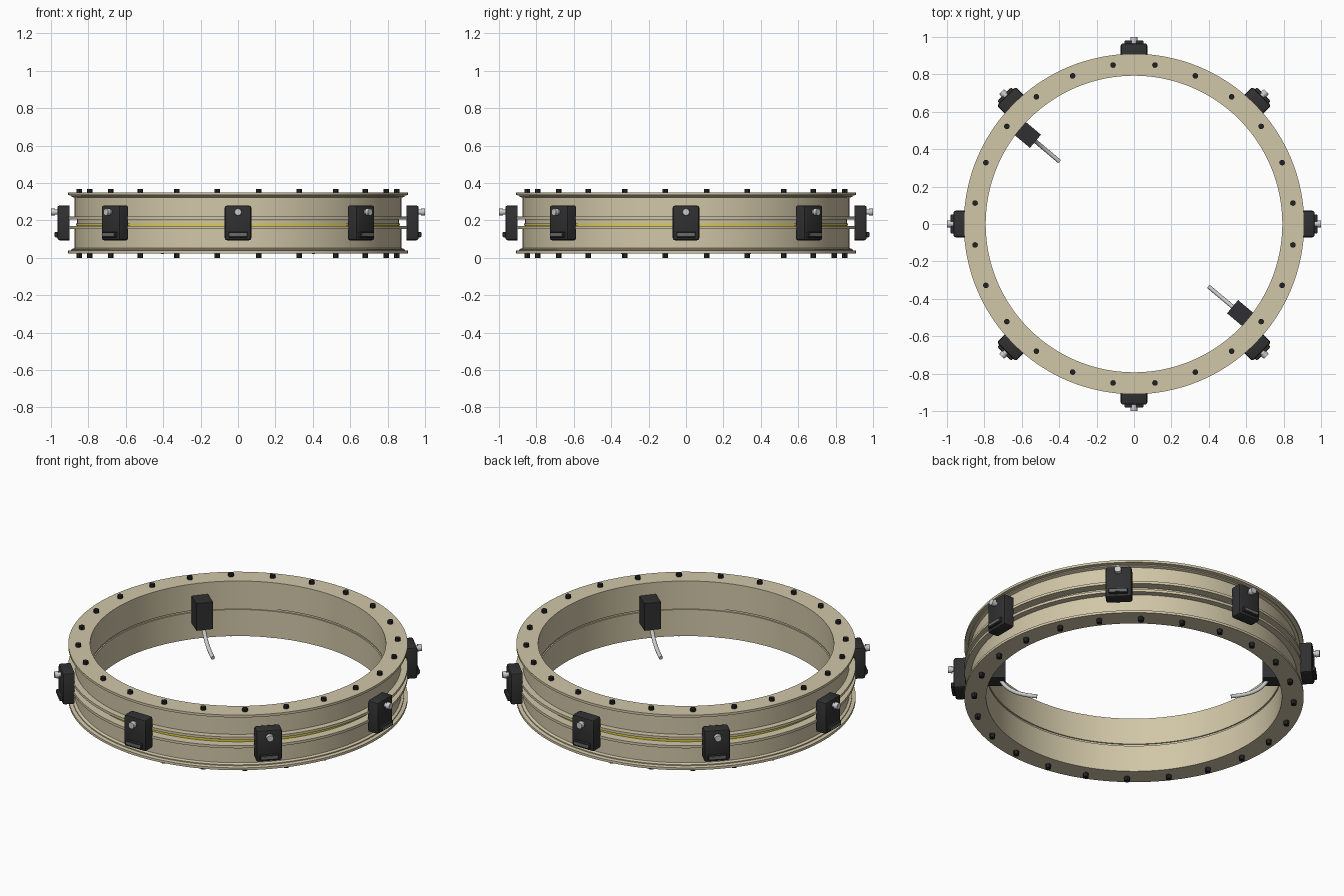
import bpy, bmesh
from math import radians, cos, sin, pi
from mathutils import Matrix, Vector

cube = bpy.data.objects.get("Cube")
if cube:
    bpy.data.objects.remove(cube, do_unlink=True)


def material(name, rgb):
    m = bpy.data.materials.new(name)
    m.use_nodes = True
    col = (*rgb, 1)
    m.diffuse_color = col
    m.node_tree.nodes["Principled BSDF"].inputs["Base Color"].default_value = col
    return m


TAN = material("tan", (0.64, 0.57, 0.39))
BLACK = material("black", (0.03, 0.03, 0.032))
DARK = material("bolt black", (0.015, 0.015, 0.015))
GREY = material("grey", (0.14, 0.15, 0.15))
SILVER = material("silver", (0.6, 0.6, 0.6))
YELLOW = material("yellow", (0.75, 0.62, 0.04))


def add(name, bm, mat, matrix=Matrix(), smooth=True):
    """Turn a bmesh into an object with one material."""
    bmesh.ops.recalc_face_normals(bm, faces=bm.faces)
    me = bpy.data.meshes.new(name)
    bm.to_mesh(me)
    bm.free()
    me.materials.append(mat)
    ob = bpy.data.objects.new(name, me)
    ob.matrix_world = matrix
    bpy.context.collection.objects.link(ob)
    if smooth:
        bpy.ops.object.select_all(action="DESELECT")
        ob.select_set(True)
        bpy.context.view_layer.objects.active = ob
        bpy.ops.object.shade_smooth_by_angle(angle=radians(30))
    return ob


def lathe(name, profile, mat, steps=128):
    """Revolve a closed (radius, height) profile about z."""
    bm = bmesh.new()
    rings = []
    for i in range(steps):
        a = 2 * pi * i / steps
        rings.append([bm.verts.new((r * cos(a), r * sin(a), z)) for r, z in profile])
    n = len(profile)
    for i in range(steps):
        p, q = rings[i], rings[(i + 1) % steps]
        for j in range(n):
            k = (j + 1) % n
            bm.faces.new((p[j], q[j], q[k], p[k]))
    return add(name, bm, mat)


def box(name, lo, hi, mat, matrix, bevel=0.0):
    """Box between two corners, with rounded edges on its +x side."""
    bm = bmesh.new()
    lo, hi = Vector(lo), Vector(hi)
    bmesh.ops.create_cube(bm, size=1, matrix=Matrix.Translation((lo + hi) / 2)
                          @ Matrix.Diagonal((*(hi - lo), 1)))
    if bevel:
        edges = [e for e in bm.edges if max(v.co.x for v in e.verts) > hi.x - 1e-4]
        bmesh.ops.bevel(bm, geom=edges, offset=bevel, segments=2,
                        profile=0.5, affect="EDGES")
    return add(name, bm, mat, matrix)


def cylinder(name, radius, depth, matrix, mat, sides=16, tip=None):
    bm = bmesh.new()
    bmesh.ops.create_cone(bm, cap_ends=True, segments=sides, radius1=radius,
                          radius2=radius if tip is None else tip, depth=depth)
    return add(name, bm, mat, matrix)


# Drum: one half profile, mirrored about the mid height, with a centre channel
MID, INNER, OUTER, WALL, FLOOR = 0.187, 0.793, 0.91, 0.875, 0.86
upper = [(FLOOR, 0.018), (OUTER, 0.018), (OUTER, 0.033), (WALL, 0.033),
         (WALL, 0.135), (0.89, 0.14), (0.89, 0.146), (OUTER, 0.149),
         (OUTER, 0.163), (INNER, 0.163), (INNER, 0.006), (0.8, 0.006)]
lower = [(r, -h) for r, h in reversed(upper)]
lathe("drum_shell", [(r, MID + h) for r, h in upper + lower], TAN)
lathe("centre_stripe", [(0.855, 0.172), (0.866, 0.172), (0.866, 0.184), (0.855, 0.184)], YELLOW)

# Flange bolts, top and bottom
for i in range(24):
    spin = Matrix.Rotation(radians(7.5 + 15 * i), 4, "Z")
    for side, z in (("top", 0.355), ("bottom", 0.0125)):
        place = spin @ Matrix.Translation((0.857, 0, z))
        cylinder(f"{side}_bolt_{i + 1}", 0.015, 0.025, place, DARK, 12)

# Outer lug boxes with a screw and a latch plate
ALONG = Matrix.Rotation(radians(90), 4, "Y")
for i in range(8):
    spin = Matrix.Rotation(radians(45 * i), 4, "Z")
    box(f"lug_box_{i + 1}", (0.902, -0.071, 0.094), (0.966, 0.071, 0.28), BLACK, spin, 0.012)
    box(f"latch_{i + 1}", (0.96, -0.052, 0.11), (0.98, 0.052, 0.138), BLACK, spin, 0.004)
    box(f"latch_plate_{i + 1}", (0.979, -0.045, 0.117), (0.982, 0.045, 0.132), GREY, spin)
    for part, r, x0, x1, tip in (("neck", 0.014, 0.96, 0.98, 0.014),
                                 ("head", 0.02, 0.978, 1.0, 0.018)):
        place = spin @ Matrix.Translation(((x0 + x1) / 2, 0, 0.245)) @ ALONG
        cylinder(f"screw_{part}_{i + 1}", r, x1 - x0, place, SILVER, 16, tip)

# Two inner boxes, each with a bent rod pointing inwards and down
for i, angle in enumerate((-40, 140)):
    spin = Matrix.Rotation(radians(angle), 4, "Z")
    box(f"inner_box_{i + 1}", (0.688, -0.046, 0.12), (0.795, 0.046, 0.28), BLACK, spin)
    cu = bpy.data.curves.new(f"bent_rod_{i + 1}", "CURVE")
    cu.dimensions = "3D"
    cu.bevel_depth = 0.011
    cu.bevel_resolution = 3
    cu.use_fill_caps = True
    path = [(0.715, 0.13), (0.69, 0.095), (0.655, 0.067), (0.6, 0.044), (0.52, 0.03)]
    sp = cu.splines.new("BEZIER")
    sp.bezier_points.add(len(path) - 1)
    for bp, (r, z) in zip(sp.bezier_points, path):
        bp.co = (r, 0, z)
        bp.handle_left_type = bp.handle_right_type = "AUTO"
    sp.resolution_u = 6
    cu.materials.append(SILVER)
    rod = bpy.data.objects.new(f"bent_rod_{i + 1}", cu)
    rod.matrix_world = spin
    bpy.context.collection.objects.link(rod)
